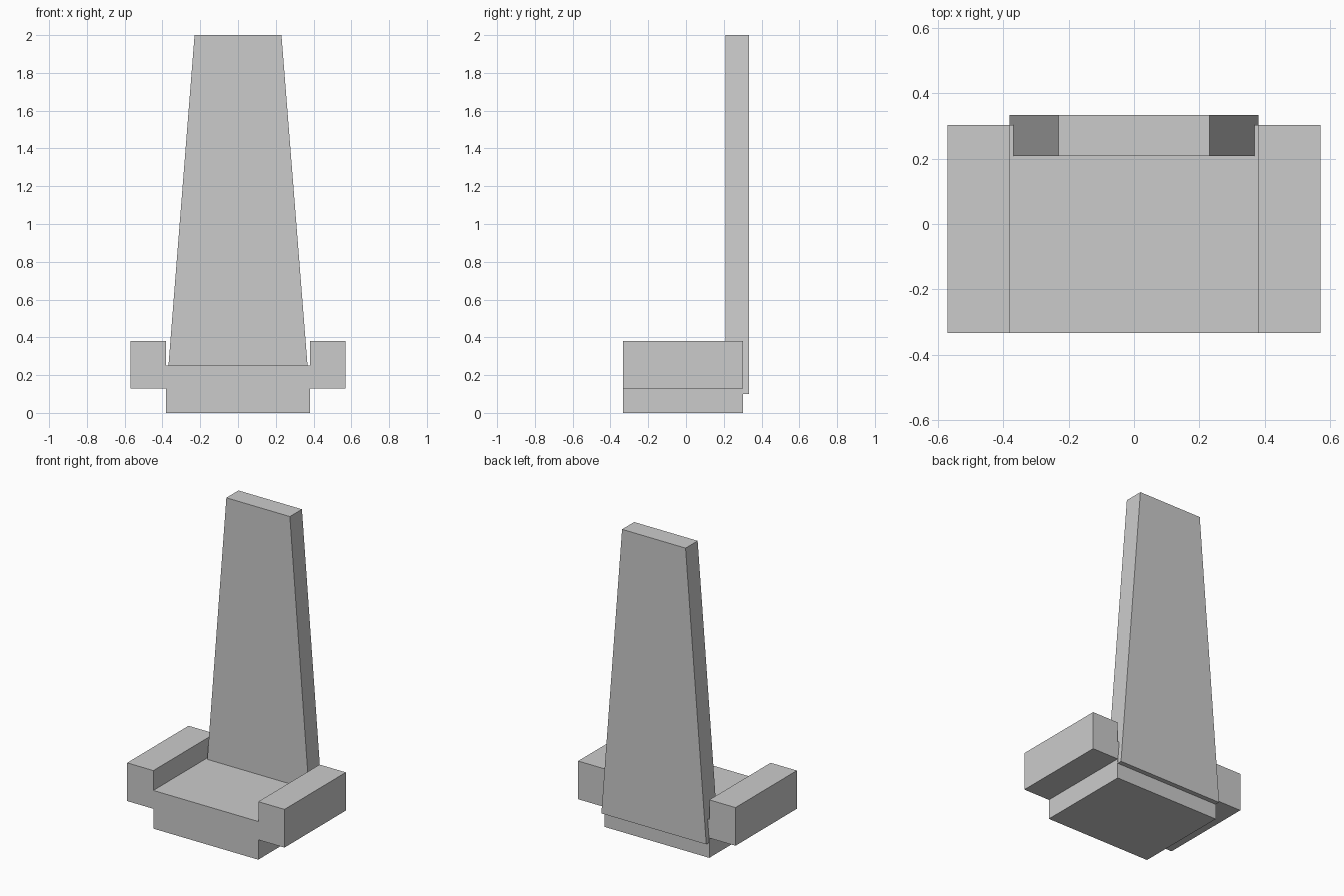
import bpy
import bmesh

if "Cube" in bpy.data.objects:
    bpy.data.objects.remove(bpy.data.objects["Cube"])

grey = bpy.data.materials.new("plain grey")
grey.diffuse_color = (0.6, 0.6, 0.6, 1)
grey.use_nodes = True
grey.node_tree.nodes["Principled BSDF"].inputs["Base Color"].default_value = grey.diffuse_color


def extrude_profile(name, right_half, y0, y1):
    """Mirror a half profile in x/z and extrude it from y0 to y1."""
    outline = right_half + [(-x, z) for x, z in reversed(right_half)]
    bm = bmesh.new()
    face = bm.faces.new([bm.verts.new((x, y0, z)) for x, z in outline])
    result = bmesh.ops.extrude_face_region(bm, geom=[face])
    moved = [v for v in result["geom"] if isinstance(v, bmesh.types.BMVert)]
    bmesh.ops.translate(bm, verts=moved, vec=(0, y1 - y0, 0))
    bmesh.ops.recalc_face_normals(bm, faces=bm.faces)
    mesh = bpy.data.meshes.new(name)
    bm.to_mesh(mesh)
    bm.free()
    mesh.materials.append(grey)
    obj = bpy.data.objects.new(name, mesh)
    bpy.context.collection.objects.link(obj)
    return obj


# Seat block with the two overhanging armrests
extrude_profile("seat_with_armrests",
                [(0.38, 0), (0.38, 0.13), (0.57, 0.13),
                 (0.57, 0.38), (0.38, 0.38), (0.38, 0.25)],
                -0.333, 0.302)

# Tall tapered backrest, set into the rear of the seat
extrude_profile("backrest", [(0.38, 0.10), (0.23, 2.0)], 0.208, 0.333)
